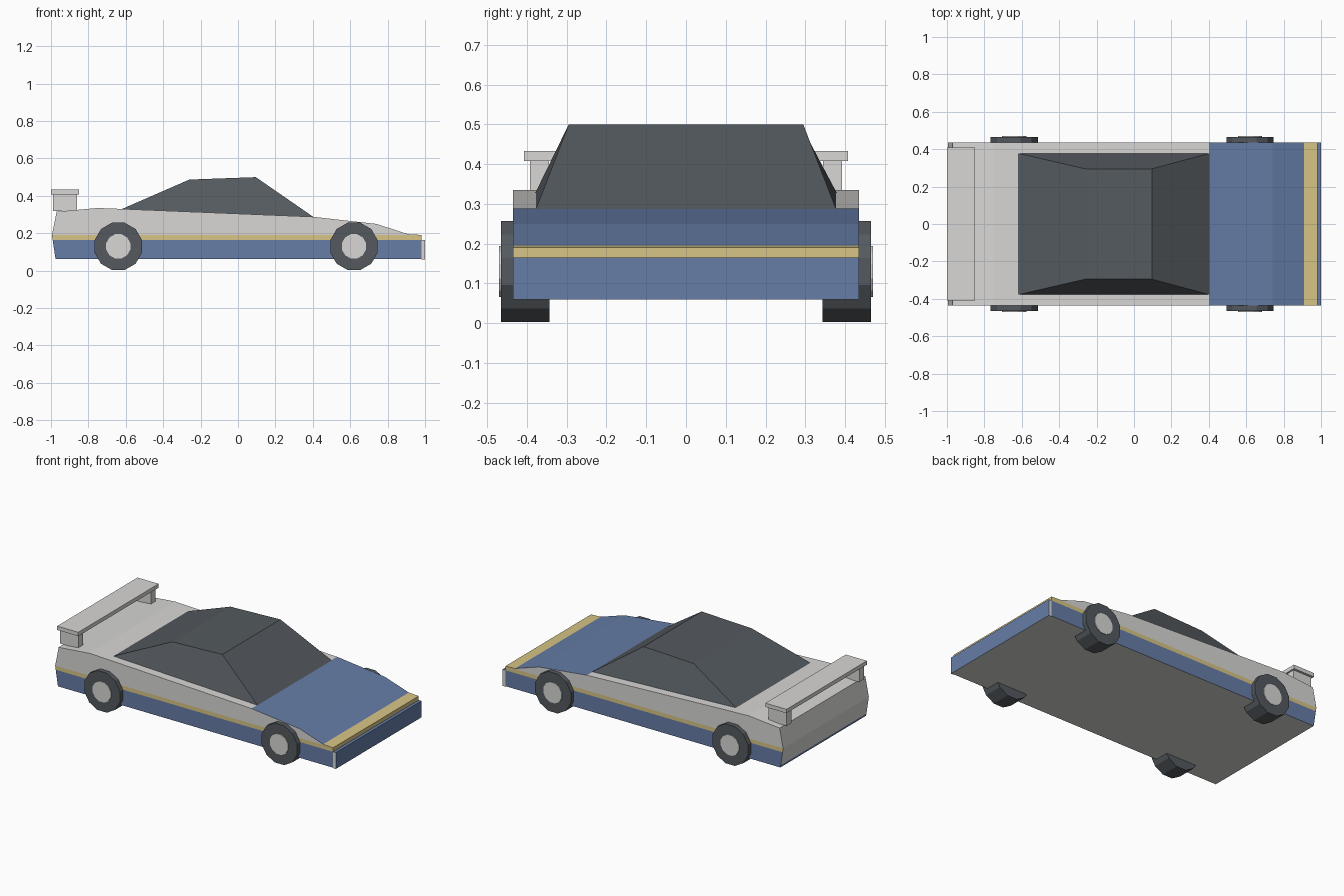
import bpy, bmesh, math
from mathutils import Matrix, Vector

if "Cube" in bpy.data.objects:
    bpy.data.objects.remove(bpy.data.objects["Cube"])

# Colours
def colour(name, r, g, b):
    m = bpy.data.materials.new(name)
    m.diffuse_color = (r, g, b, 1)
    m.use_nodes = True
    m.node_tree.nodes["Principled BSDF"].inputs["Base Color"].default_value = m.diffuse_color
    return m

GREY = colour("light grey", 0.69, 0.685, 0.67)
BLUE = colour("slate blue", 0.133, 0.205, 0.386)
GOLD = colour("gold", 0.69, 0.56, 0.24)
DARK = colour("charcoal", 0.089, 0.102, 0.114)


def finish(name, bm, mats, rule=None):
    bmesh.ops.recalc_face_normals(bm, faces=bm.faces[:])
    bm.normal_update()
    if rule:
        for f in bm.faces:
            f.material_index = rule(f.calc_center_median(), f.normal)
    me = bpy.data.meshes.new(name)
    bm.to_mesh(me)
    bm.free()
    for m in mats:
        me.materials.append(m)
    ob = bpy.data.objects.new(name, me)
    bpy.context.collection.objects.link(ob)
    return ob


def box(name, x0, x1, y0, y1, z0, z1, mats, rule=None):
    bm = bmesh.new()
    size = Matrix.Diagonal((x1 - x0, y1 - y0, z1 - z0, 1))
    mid = Matrix.Translation(((x0 + x1) / 2, (y0 + y1) / 2, (z0 + z1) / 2))
    bmesh.ops.create_cube(bm, size=1, matrix=mid @ size)
    return finish(name, bm, mats, rule)


def disc(name, x, y0, y1, z, r, mat):
    bm = bmesh.new()
    place = (Matrix.Translation((x, (y0 + y1) / 2, z))
             @ Matrix.Rotation(math.pi / 2, 4, 'X')
             @ Matrix.Rotation(math.radians(15), 4, 'Z'))
    bmesh.ops.create_cone(bm, cap_ends=True, segments=12, radius1=r, radius2=r,
                          depth=abs(y1 - y0), matrix=place)
    return finish(name, bm, [mat])


# Body: side profile pulled across the width, then cut along the stripe lines
profile = [(-0.975, 0.063), (-0.978, 0.078), (-0.995, 0.19), (-0.97, 0.315),
           (-0.75, 0.335), (-0.62, 0.33), (0.40, 0.288), (0.74, 0.25),
           (0.91, 0.195), (0.98, 0.191), (0.98, 0.063)]
W = 0.435
bm = bmesh.new()
side = bm.faces.new([bm.verts.new((x, -W, z)) for x, z in profile])
ext = bmesh.ops.extrude_face_region(bm, geom=[side], use_keep_orig=True)
bmesh.ops.translate(bm, vec=(0, 2 * W, 0),
                    verts=[v for v in ext["geom"] if isinstance(v, bmesh.types.BMVert)])
for z in (0.165, 0.1905):
    bmesh.ops.bisect_plane(bm, geom=bm.verts[:] + bm.edges[:] + bm.faces[:],
                           plane_co=(0, 0, z), plane_no=(0, 0, 1))


def body_rule(c, n):
    if n.z < -0.9:
        return 0                                   # underside
    if abs(n.y) > 0.9 or n.x > 0.9:                # sides and nose
        return 1 if c.z < 0.165 else 2 if c.z < 0.192 else 0
    if n.z > 0.5 and c.x > 0.4:                    # bonnet and its front trim
        return 2 if c.x > 0.91 else 1
    return 1 if c.z < 0.078 else 0                 # tail and rear deck


finish("body", bm, [GREY, BLUE, GOLD], body_rule)

# Front bumper
box("front_bumper", 0.98, 1.0, -W, W, 0.06, 0.165, [GREY, BLUE],
    lambda c, n: 1 if n.x > 0.9 or n.z > 0.9 else 0)

# Cabin: a tapered glass house
bm = bmesh.new()
base = [(-0.62, 0.33), (0.405, 0.286)]
roof = [(-0.26, 0.487), (0.095, 0.5)]


def ring(ends, w):
    (xa, za), (xb, zb) = ends
    return [bm.verts.new(p) for p in
            ((xa, -w, za), (xb, -w, zb), (xb, w, zb), (xa, w, za))]


low, top = ring(base, 0.378), ring(roof, 0.295)
bm.faces.new(low)
bm.faces.new(top)
for i in range(4):
    j = (i + 1) % 4
    bm.faces.new((low[i], low[j], top[j], top[i]))
finish("cabin", bm, [DARK])

# Rear wing and its posts
box("wing", -1.0, -0.85, -0.408, 0.408, 0.408, 0.433, [GREY])
for s, label in ((-1, "right"), (1, "left")):
    ys = sorted((s * 0.345, s * 0.393))
    box("wing_post_" + label, -0.99, -0.86, ys[0], ys[1], 0.318, 0.41, [GREY])
    # Wheels
    for x, end in ((-0.64, "rear"), (0.62, "front")):
        disc(f"{end}_{label}_tyre", x, s * 0.343, s * 0.465, 0.13, 0.131, DARK)
        disc(f"{end}_{label}_hub", x, s * 0.40, s * 0.470, 0.13, 0.067, GREY)
